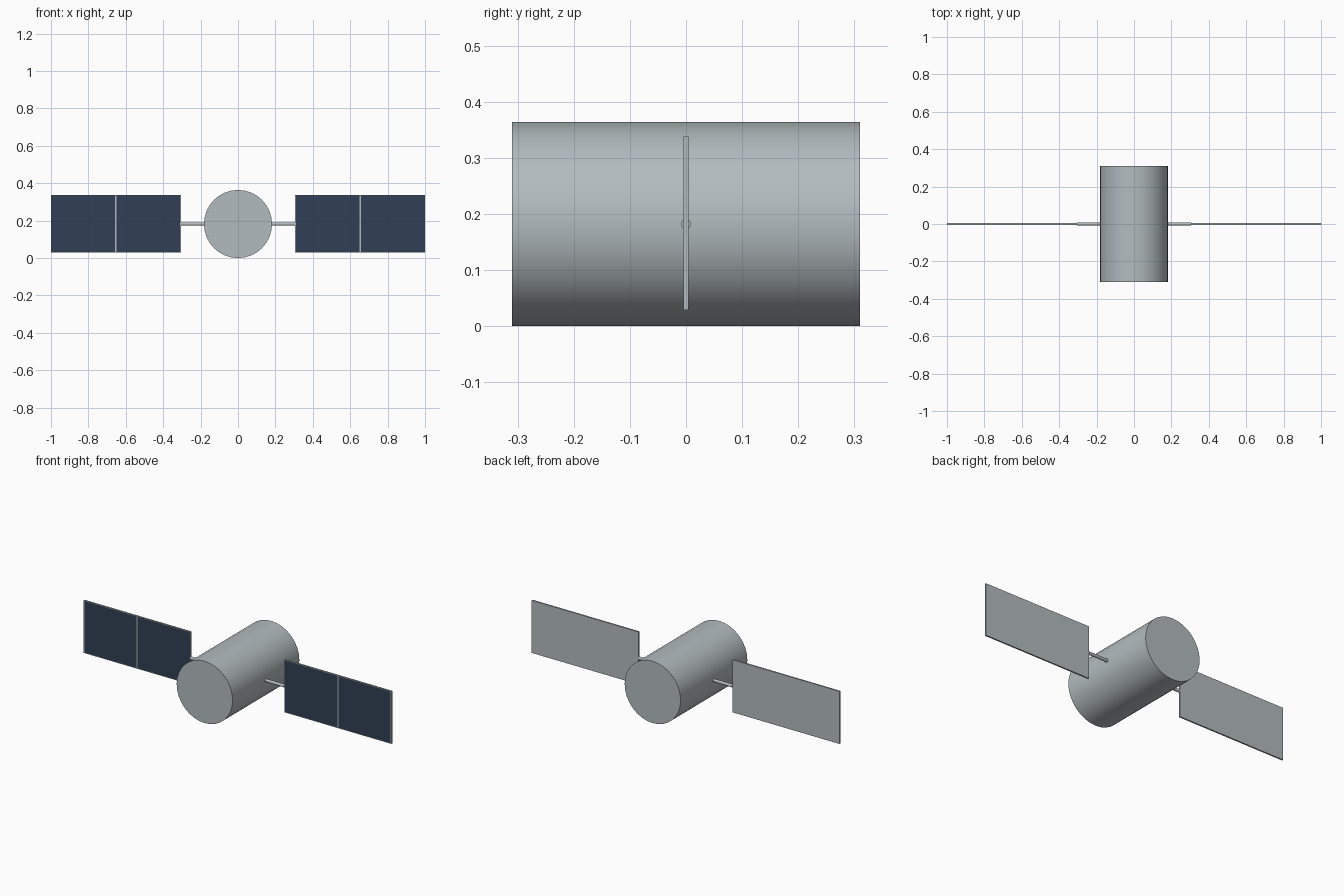
import bpy, bmesh, math
from mathutils import Matrix, Vector

cube = bpy.data.objects.get("Cube")
if cube:
    bpy.data.objects.remove(cube, do_unlink=True)

RADIUS = 0.182        # hull radius, also the height of its axis
LENGTH = 0.62
PANEL_IN, PANEL_OUT = 0.306, 1.0
PANEL_HEIGHT, PANEL_DEPTH = 0.309, 0.009


def material(name, rgb):
    mat = bpy.data.materials.new(name)
    mat.use_nodes = True
    mat.diffuse_color = (*rgb, 1)
    bsdf = mat.node_tree.nodes["Principled BSDF"]
    bsdf.inputs["Base Color"].default_value = (*rgb, 1)
    return mat


metal = material("light_grey_metal", (0.45, 0.5, 0.52))
cell_blue = material("dark_blue_cells", (0.031, 0.051, 0.09))


def make_object(name, bm, materials):
    mesh = bpy.data.meshes.new(name)
    bm.to_mesh(mesh)
    bm.free()
    for mat in materials:
        mesh.materials.append(mat)
    obj = bpy.data.objects.new(name, mesh)
    bpy.context.collection.objects.link(obj)
    return obj


def cylinder(name, radius, length, sides, axis, centre):
    bm = bmesh.new()
    turn = Matrix.Rotation(math.pi / 2, 4, axis)
    bmesh.ops.create_cone(bm, cap_ends=True, segments=sides, radius1=radius,
                          radius2=radius, depth=length,
                          matrix=Matrix.Translation(centre) @ turn)
    obj = make_object(name, bm, [metal])
    bpy.ops.object.select_all(action="DESELECT")
    bpy.context.view_layer.objects.active = obj
    obj.select_set(True)
    bpy.ops.object.shade_smooth_by_angle(angle=math.radians(40))
    return obj


def solar_panel(name, side):
    middle = Vector((side * (PANEL_IN + PANEL_OUT) / 2, 0, RADIUS + 0.001))
    size = (PANEL_OUT - PANEL_IN, PANEL_DEPTH, PANEL_HEIGHT)
    bm = bmesh.new()
    bmesh.ops.create_cube(bm, size=1, matrix=Matrix.Translation(middle)
                          @ Matrix.Diagonal((*size, 1)))
    # Split into two bays, then inset a cell area in each front face
    bmesh.ops.bisect_plane(bm, geom=bm.verts[:] + bm.edges[:] + bm.faces[:],
                           plane_co=middle, plane_no=(1, 0, 0))
    bm.normal_update()
    front = [f for f in bm.faces if f.normal.y < -0.9]
    bmesh.ops.inset_individual(bm, faces=front, thickness=0.005)
    for face in front:
        face.material_index = 1
    return make_object(name, bm, [metal, cell_blue])


# Main hull
cylinder("hull", RADIUS, LENGTH, 32, "X", (0, 0, RADIUS))

# Arms and solar panels on both sides
for label, side in (("left", 1), ("right", -1)):
    inner = RADIUS - 0.02
    cylinder(label + "_arm", 0.009, PANEL_IN - inner, 16, "Y",
             (side * (PANEL_IN + inner) / 2, 0, RADIUS))
    solar_panel(label + "_solar_panel", side)
